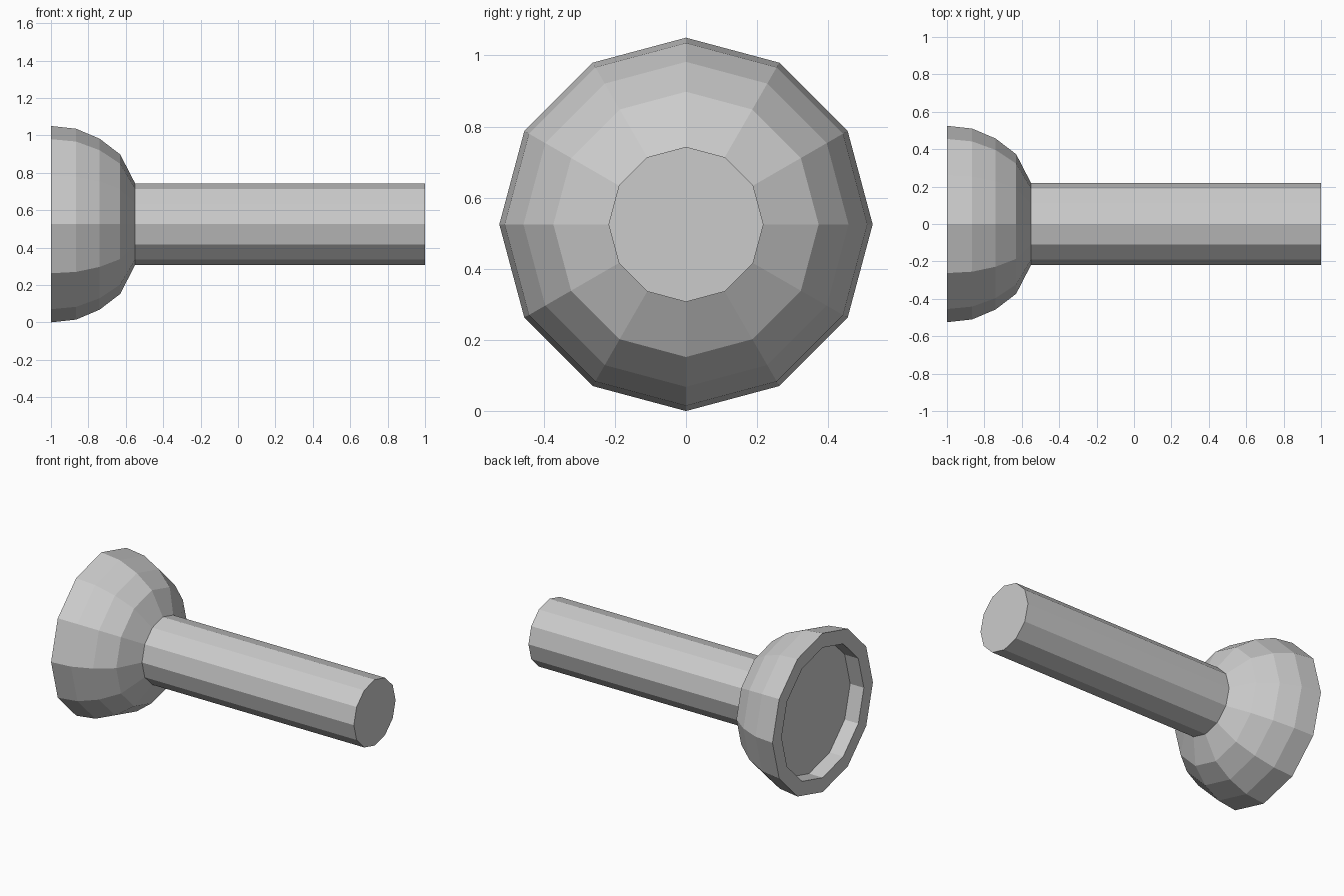
import bpy, bmesh
from math import sin, cos, pi

if "Cube" in bpy.data.objects:
    bpy.data.objects.remove(bpy.data.objects["Cube"])

SIDES = 12
AXIS_Z = 0.525


def lathe(name, profile):
    """Revolve (x, radius) points around the x axis and cap both ends."""
    bm = bmesh.new()
    rings = []
    for x, r in profile:
        rings.append([bm.verts.new((x, r * sin(2 * pi * i / SIDES),
                                    AXIS_Z + r * cos(2 * pi * i / SIDES)))
                      for i in range(SIDES)])
    for a, b in zip(rings, rings[1:]):
        for i in range(SIDES):
            j = (i + 1) % SIDES
            bm.faces.new((a[i], a[j], b[j], b[i]))
    bm.faces.new(rings[0])
    bm.faces.new(rings[-1])
    bmesh.ops.recalc_face_normals(bm, faces=bm.faces)
    mesh = bpy.data.meshes.new(name)
    bm.to_mesh(mesh)
    bm.free()
    obj = bpy.data.objects.new(name, mesh)
    bpy.context.collection.objects.link(obj)
    return obj


# Domed cup with the shaft growing out of it; the cup mouth has a shallow recess
lathe("cup_and_shaft", [
    (-0.90, 0.43), (-1.0, 0.43),                    # recess floor and wall
    (-1.0, 0.525), (-0.865, 0.51), (-0.74, 0.457),  # rim and dome
    (-0.63, 0.373), (-0.55, 0.218),
    (1.0, 0.218),                                   # shaft end
])
